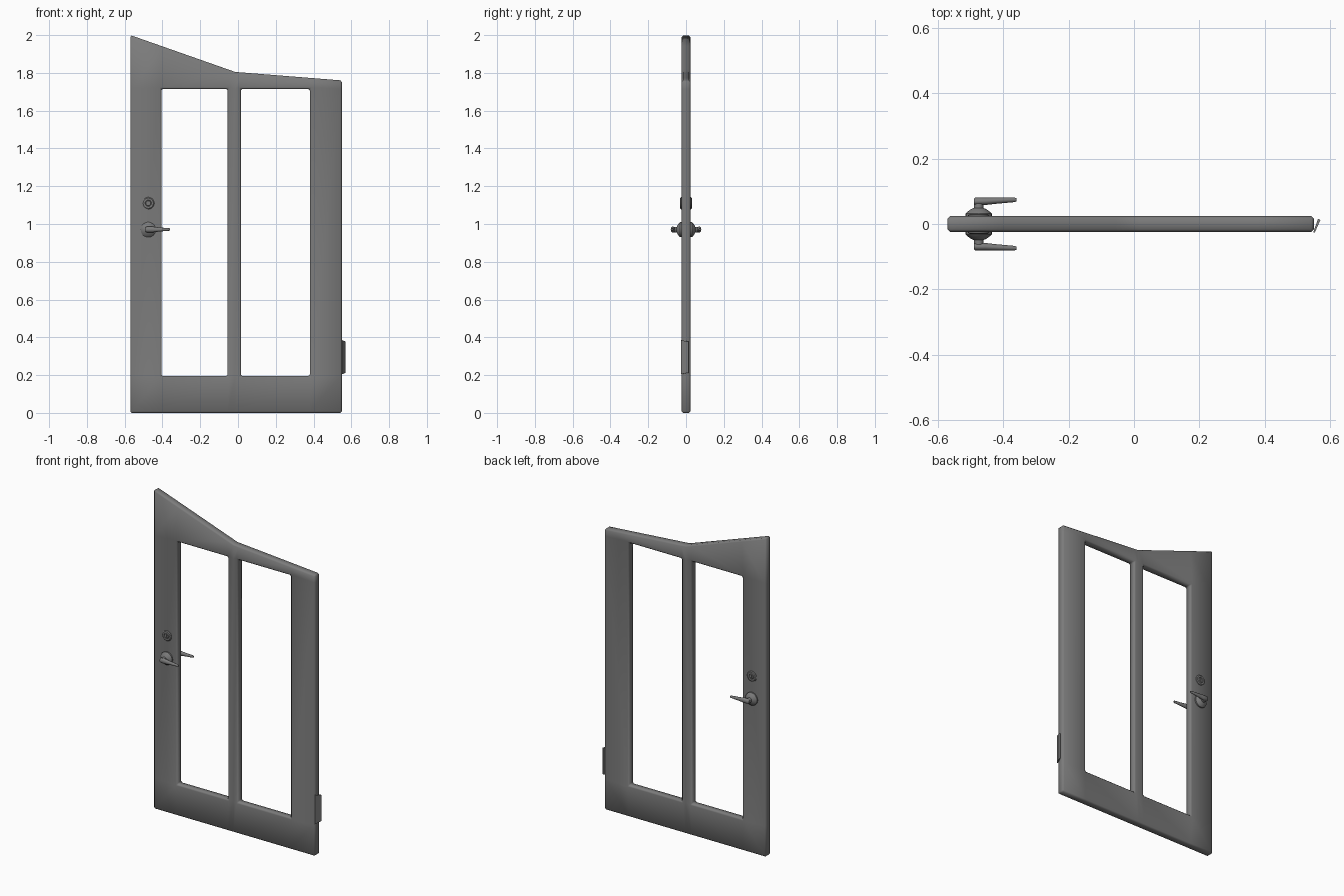
import bpy, bmesh, math
from mathutils import Vector

if "Cube" in bpy.data.objects:
    bpy.data.objects.remove(bpy.data.objects["Cube"])

grey = bpy.data.materials.new("door grey")
grey.diffuse_color = (0.2, 0.2, 0.2, 1)
grey.use_nodes = True
grey.node_tree.nodes["Principled BSDF"].inputs["Base Color"].default_value = grey.diffuse_color


def finish(name, bm, angle=50, bevel=0):
    bmesh.ops.recalc_face_normals(bm, faces=bm.faces)
    me = bpy.data.meshes.new(name)
    bm.to_mesh(me)
    bm.free()
    ob = bpy.data.objects.new(name, me)
    bpy.context.collection.objects.link(ob)
    me.materials.append(grey)
    bpy.ops.object.select_all(action='DESELECT')
    ob.select_set(True)
    bpy.context.view_layer.objects.active = ob
    if bevel:
        m = ob.modifiers.new("bevel", 'BEVEL')
        m.width, m.segments, m.limit_method = bevel, 1, 'ANGLE'
        m.angle_limit = math.radians(40)
        bpy.ops.object.modifier_apply(modifier=m.name)
    bpy.ops.object.shade_smooth_by_angle(angle=math.radians(angle))
    return ob


def loft(name, rings, angle=50):
    """Skin a list of closed rings and cap both ends."""
    bm = bmesh.new()
    vs = [[bm.verts.new(p) for p in r] for r in rings]
    n = len(rings[0])
    for a, b in zip(vs, vs[1:]):
        for i in range(n):
            bm.faces.new((a[i], a[(i + 1) % n], b[(i + 1) % n], b[i]))
    bm.faces.new(vs[0])
    bm.faces.new(vs[-1])
    return finish(name, bm, angle)


def lathe(name, x, z, side, profile, n=24):
    """Turn (radius, depth) pairs around an axis along y."""
    rings = [[(x + r * math.cos(2 * math.pi * i / n), side * d,
               z + r * math.sin(2 * math.pi * i / n)) for i in range(n)]
             for r, d in profile]
    return loft(name, rings, 35)


def box(name, lo, hi, bevel=0):
    bm = bmesh.new()
    bmesh.ops.create_cube(bm, size=1)
    for v in bm.verts:
        v.co = Vector([(a + b) / 2 + c * (b - a) for a, b, c in zip(lo, hi, v.co)])
    return finish(name, bm, 50, bevel)


# Door leaf: a grid of cells with two window cells left open
def top(x):
    if x < -0.015:
        return 2.0 + (x + 0.57) / 0.555 * (1.805 - 2.0)
    return 1.805 + (x + 0.015) / 0.565 * (1.76 - 1.805)


xs = [-0.57, -0.405, -0.055, -0.015, 0.015, 0.38, 0.55]
bm = bmesh.new()
T = 0.024
grid = [[bm.verts.new((x, -T, z)) for z in (0, 0.195, 1.715, top(x))] for x in xs]
for i in range(6):
    for j in range(3):
        if j == 1 and i in (1, 4):
            continue
        bm.faces.new((grid[i][j], grid[i + 1][j], grid[i + 1][j + 1], grid[i][j + 1]))
ext = bmesh.ops.extrude_face_region(bm, geom=bm.faces[:], use_keep_orig=True)
for v in [g for g in ext['geom'] if isinstance(g, bmesh.types.BMVert)]:
    v.co.y = T
finish("door_frame", bm, 50, 0.008)

# Lock and lever handle on both faces
HX = -0.475
for side, tag in ((-1, "front"), (1, "back")):
    lathe(f"lock_{tag}", HX, 1.11, side,
          [(0.032, 0.02), (0.032, 0.027), (0.027, 0.031), (0.017, 0.031),
           (0.015, 0.028), (0.013, 0.030)])
    box(f"key_slot_{tag}", (HX - 0.002, min(side * 0.028, side * 0.032), 1.10),
        (HX + 0.002, max(side * 0.028, side * 0.032), 1.12))
    lathe(f"handle_rose_{tag}", HX, 0.97, side,
          [(0.040, 0.02), (0.040, 0.032), (0.036, 0.036), (0.024, 0.045),
           (0.015, 0.049), (0.014, 0.068)])
    rings = []
    for x, y, hy, hz in ((-0.490, 0.069, 0.008, 0.011), (-0.485, 0.069, 0.012, 0.015),
                         (-0.455, 0.0695, 0.0115, 0.016), (-0.42, 0.0715, 0.0095, 0.011),
                         (-0.365, 0.074, 0.007, 0.007), (-0.360, 0.074, 0.005, 0.005)):
        rings.append([(x, side * (y + hy * math.cos(math.pi * k / 6)),
                       0.971 + hz * math.sin(math.pi * k / 6)) for k in range(12)])
    loft(f"lever_{tag}", rings)

# Slanted hinge leaf on the right edge
bm = bmesh.new()
outer = [(0.548, -0.026), (0.553, -0.026), (0.570, 0.012), (0.563, 0.016)]
low = [bm.verts.new((x, y, 0.205 + (0.008 if x > 0.56 else 0))) for x, y in outer]
high = [bm.verts.new((x, y, 0.385 - (0.008 if x > 0.56 else 0))) for x, y in outer]
bm.faces.new(low)
bm.faces.new(high)
for i in range(4):
    j = (i + 1) % 4
    bm.faces.new((low[i], low[j], high[j], high[i]))
finish("hinge_leaf", bm, 30)
